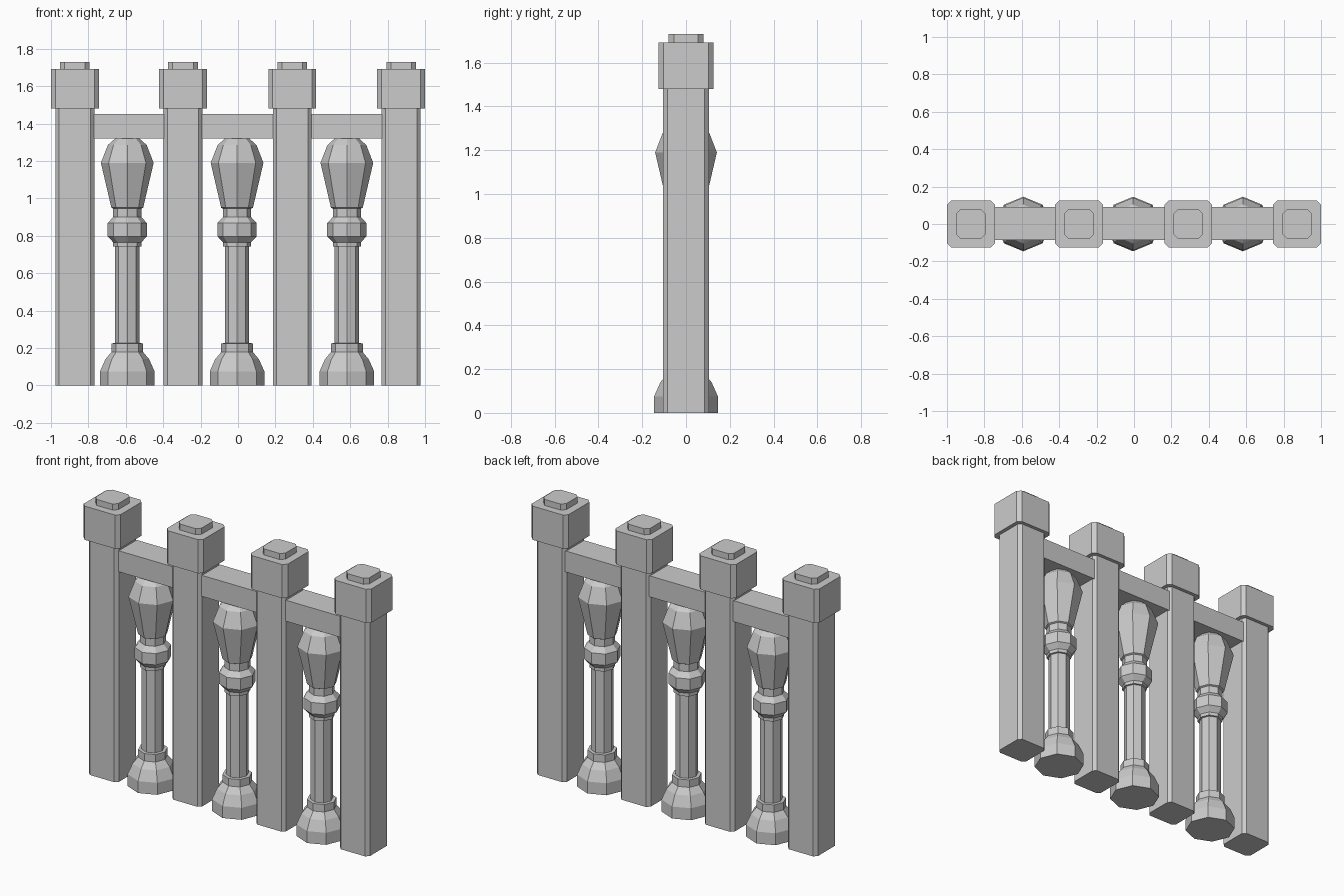
import bpy, bmesh, math

if "Cube" in bpy.data.objects:
    bpy.data.objects.remove(bpy.data.objects["Cube"])

stone = bpy.data.materials.new("grey_stone")
stone.diffuse_color = (0.6, 0.6, 0.6, 1)
stone.use_nodes = True
stone.node_tree.nodes["Principled BSDF"].inputs["Base Color"].default_value = stone.diffuse_color


def finish(bm, name):
    bmesh.ops.recalc_face_normals(bm, faces=bm.faces)
    mesh = bpy.data.meshes.new(name)
    bm.to_mesh(mesh)
    bm.free()
    mesh.materials.append(stone)
    obj = bpy.data.objects.new(name, mesh)
    bpy.context.collection.objects.link(obj)
    return obj


def block(name, x0, x1, y0, y1, z0, z1, cut=0.0):
    """Upright box whose four vertical corners are chamfered by cut."""
    if cut:
        pts = [(x0 + cut, y0), (x1 - cut, y0), (x1, y0 + cut), (x1, y1 - cut),
               (x1 - cut, y1), (x0 + cut, y1), (x0, y1 - cut), (x0, y0 + cut)]
    else:
        pts = [(x0, y0), (x1, y0), (x1, y1), (x0, y1)]
    bm = bmesh.new()
    face = bm.faces.new([bm.verts.new((x, y, z0)) for x, y in pts])
    top = bmesh.ops.extrude_face_region(bm, geom=[face])["geom"]
    verts = [v for v in top if isinstance(v, bmesh.types.BMVert)]
    bmesh.ops.translate(bm, verts=verts, vec=(0, 0, z1 - z0))
    if face.is_valid is False or len(bm.faces) == len(pts) + 1:
        bm.faces.new([v for v in bm.verts if abs(v.co.z - z0) < 1e-6])
    return finish(bm, name)


def turned(name, cx, profile, sides=8):
    """Faceted turned column from (radius, height) pairs."""
    bm = bmesh.new()
    rings = []
    for r, z in profile:
        rings.append([bm.verts.new((cx + r * math.cos(math.tau * i / sides),
                                    r * math.sin(math.tau * i / sides), z))
                      for i in range(sides)])
    for a, b in zip(rings, rings[1:]):
        for i in range(sides):
            j = (i + 1) % sides
            bm.faces.new((a[i], a[j], b[j], b[i]))
    bm.faces.new(rings[0][::-1])
    bm.faces.new(rings[-1])
    return finish(bm, name)


# Square posts with a wide cap and a small knob
for x in (-0.872, -0.294, 0.29, 0.872):
    block("post", x - 0.104, x + 0.104, -0.104, 0.104, 0, 1.48, 0.02)
    block("post_cap", x - 0.128, x + 0.128, -0.126, 0.126, 1.48, 1.692, 0.023)
    block("post_knob", x - 0.079, x + 0.079, -0.079, 0.079, 1.692, 1.73, 0.024)

# Top rail sections between the posts
for x0, x1 in ((-0.78, -0.388), (-0.202, 0.2), (0.384, 0.776)):
    block("top_rail", x0, x1, -0.086, 0.092, 1.32, 1.452)

# Octagonal balusters
profile = [
    (0.146, 0), (0.146, 0.075), (0.117, 0.14), (0.085, 0.178),  # foot
    (0.085, 0.225), (0.065, 0.226), (0.065, 0.742), (0.075, 0.744),  # shaft
    (0.075, 0.765), (0.105, 0.797), (0.105, 0.868), (0.075, 0.9),  # collar
    (0.075, 0.945), (0.085, 0.95), (0.141, 1.19), (0.104, 1.285), (0.065, 1.32)]  # vase
for x in (-0.592, -0.005, 0.582):
    turned("baluster", x, profile)
